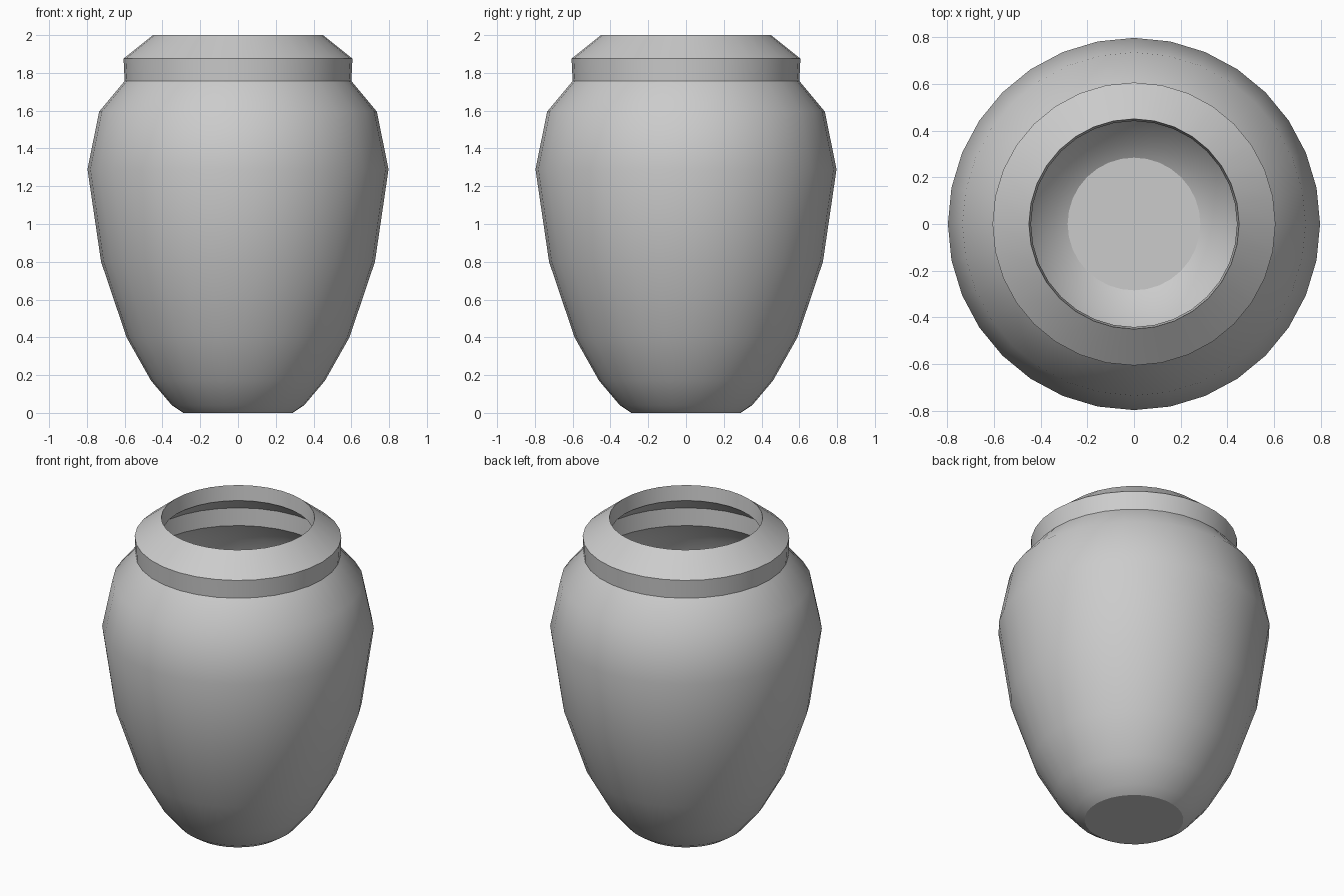
import bpy, bmesh
from math import cos, sin, tau, radians

if "Cube" in bpy.data.objects:
    bpy.data.objects.remove(bpy.data.objects["Cube"])

SIDES = 32

# Outer wall from base to rim, as (radius, height)
outer = [(0.29, 0.0), (0.35, 0.04), (0.46, 0.17), (0.59, 0.40), (0.725, 0.80),
         (0.797, 1.29), (0.735, 1.595), (0.60, 1.757), (0.606, 1.875), (0.45, 2.0)]
# Inner wall is a slightly smaller copy, dropped below the rim
inner = [(r * 0.98, 0.01 + z * 0.947) for r, z in reversed(outer)]


def lathe(name, profile):
    """Revolve a profile around z and cap both ends."""
    bm = bmesh.new()
    rings = [[bm.verts.new((r * cos(tau * i / SIDES), r * sin(tau * i / SIDES), z))
              for i in range(SIDES)] for r, z in profile]
    for low, high in zip(rings, rings[1:]):
        for i in range(SIDES):
            j = (i + 1) % SIDES
            bm.faces.new((low[i], low[j], high[j], high[i]))
    bm.faces.new(rings[0][::-1])
    bm.faces.new(rings[-1])
    mesh = bpy.data.meshes.new(name)
    bm.to_mesh(mesh)
    bm.free()
    obj = bpy.data.objects.new(name, mesh)
    bpy.context.collection.objects.link(obj)
    bpy.context.view_layer.objects.active = obj
    obj.select_set(True)
    bpy.ops.object.shade_smooth_by_angle(angle=radians(32))
    return obj


# Hollow jar: outside, over the lip, down to the inner floor
lathe("jar", outer + inner)
